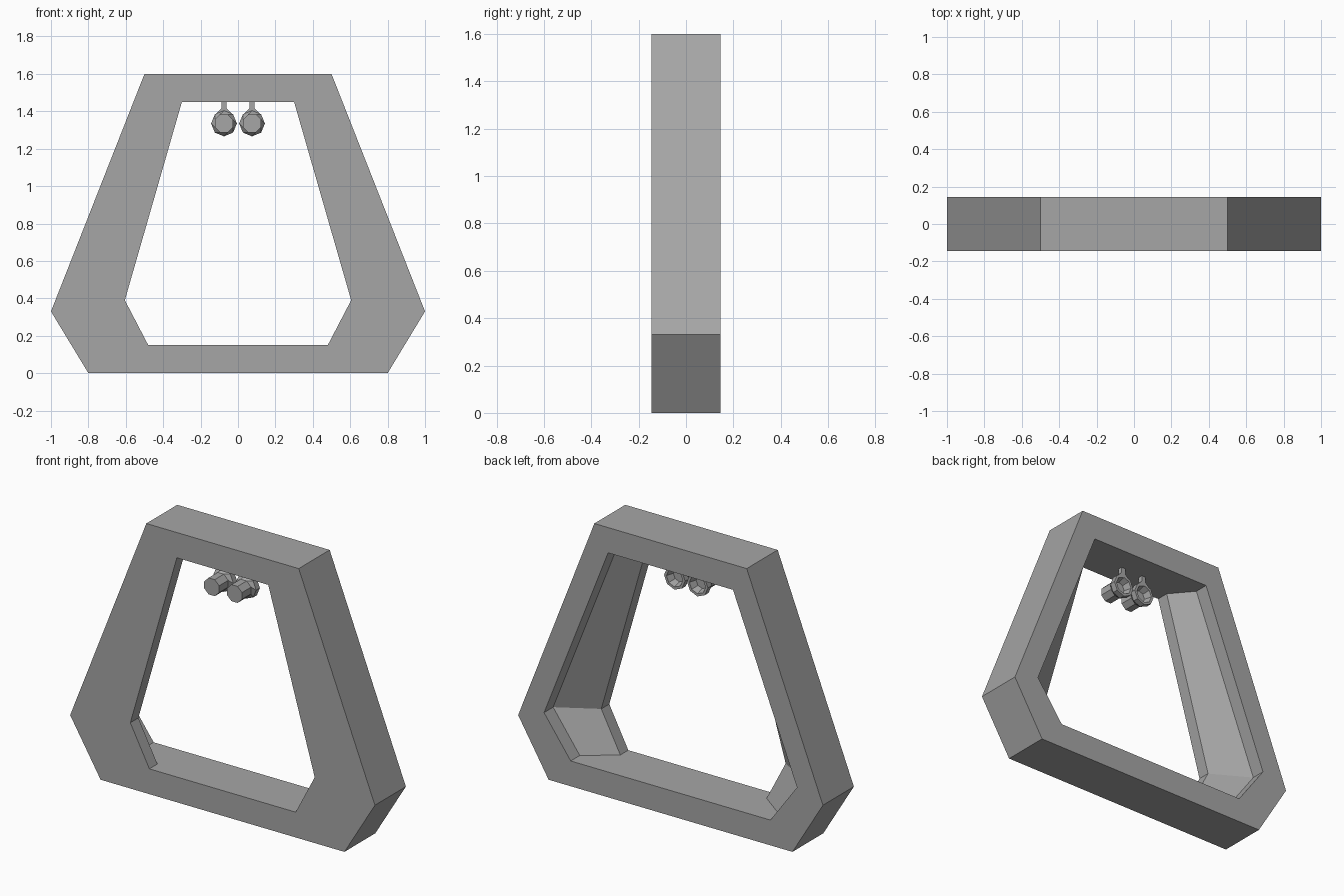
import bpy, bmesh
from math import sin, cos, pi

cube = bpy.data.objects.get("Cube")
if cube:
    bpy.data.objects.remove(cube, do_unlink=True)

grey = bpy.data.materials.new("mid_grey")
grey.use_nodes = True
COLOR = (0.38, 0.38, 0.38, 1)
grey.diffuse_color = COLOR
grey.node_tree.nodes["Principled BSDF"].inputs["Base Color"].default_value = COLOR


def loft(name, rings, close=False, caps=False):
    """Join matching rings of points with quads into a flat-shaded object."""
    bm = bmesh.new()
    loops = [[bm.verts.new(p) for p in ring] for ring in rings]
    pairs = list(zip(loops, loops[1:] + loops[:1]))
    for a, b in pairs if close else pairs[:-1]:
        for i in range(len(a)):
            j = (i + 1) % len(a)
            bm.faces.new((a[i], a[j], b[j], b[i]))
    if caps:
        bm.faces.new(loops[0])
        bm.faces.new(loops[-1])
    bmesh.ops.recalc_face_normals(bm, faces=bm.faces)
    mesh = bpy.data.meshes.new(name)
    bm.to_mesh(mesh)
    bm.free()
    mesh.materials.append(grey)
    obj = bpy.data.objects.new(name, mesh)
    bpy.context.collection.objects.link(obj)
    return obj


def outline(half, y):
    """Mirror a right-hand half outline (top to bottom) into a full ring."""
    return [(x, y, z) for x, z in half] + [(-x, y, z) for x, z in reversed(half)]


def circle(x, y, z, r, turn=0.0, sides=8):
    angles = [2 * pi * (i + turn) / sides for i in range(sides)]
    return [(x + r * cos(a), y, z + r * sin(a)) for a in angles]


# Frame: opening is narrow at the front and splays wider towards the back
outer = [(0.5, 1.6), (1.0, 0.33), (0.8, 0.0)]
narrow = [(0.30, 1.45), (0.605, 0.39), (0.48, 0.15)]
wide = [(0.41, 1.45), (0.83, 0.39), (0.655, 0.15)]
D = 0.145
loft("frame", [outline(outer, -D), outline(narrow, -D), outline(narrow, -0.07),
               outline(wide, 0.06), outline(wide, D), outline(outer, D)], close=True)

# Pair of spotlights hanging from the top beam, open towards the back
LAMP_Z = 1.335
for side, x in (("right", -0.075), ("left", 0.075)):
    profile = [(-0.14, 0.053), (-0.055, 0.053), (-0.035, 0.069), (0.0, 0.069),
               (0.0, 0.053), (-0.045, 0.04)]
    loft(side + "_lamp", [circle(x, y, LAMP_Z, r, 0.5 if r == 0.053 and y < 0 else 0)
                          for y, r in profile], caps=True)
    # Hanger: thin stem flaring out onto the lamp rim
    half = [(0.014, 1.455), (0.014, 1.415), (0.045, 1.385)]
    loft(side + "_hanger", [[(x + px, y, z) for px, y, z in outline(half, d)]
                            for d in (-0.032, -0.004)], caps=True)
